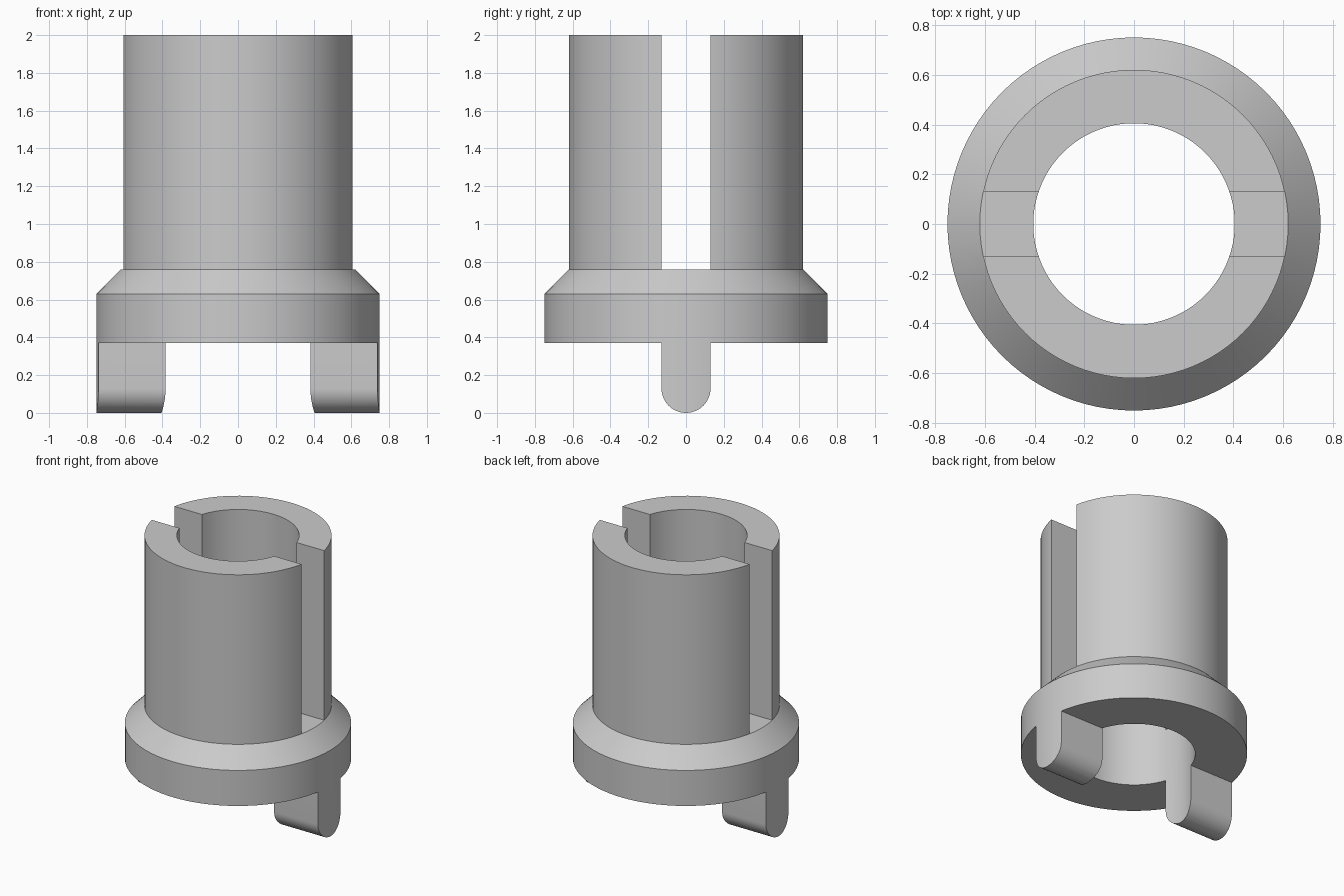
import bpy, bmesh, math

if "Cube" in bpy.data.objects:
    bpy.data.objects.remove(bpy.data.objects["Cube"])

SEGMENTS = 96
BORE, SLEEVE, COLLAR = 0.405, 0.62, 0.75
HALF_WIDTH = 0.13          # half width of slots and prongs

grey = bpy.data.materials.new("grey")
grey.diffuse_color = (0.6, 0.6, 0.6, 1)
grey.use_nodes = True
grey.node_tree.nodes["Principled BSDF"].inputs["Base Color"].default_value = grey.diffuse_color


def make_object(name, bm):
    bmesh.ops.recalc_face_normals(bm, faces=bm.faces)
    mesh = bpy.data.meshes.new(name)
    bm.to_mesh(mesh)
    bm.free()
    mesh.materials.append(grey)
    obj = bpy.data.objects.new(name, mesh)
    bpy.context.collection.objects.link(obj)
    return obj


def lathe(name, profile):
    """Turn a closed (radius, z) profile around the z axis."""
    bm = bmesh.new()
    rings = []
    for i in range(SEGMENTS):
        a = 2 * math.pi * i / SEGMENTS
        rings.append([bm.verts.new((r * math.cos(a), r * math.sin(a), z)) for r, z in profile])
    n = len(profile)
    for i in range(SEGMENTS):
        p, q = rings[i], rings[(i + 1) % SEGMENTS]
        for j in range(n):
            k = (j + 1) % n
            bm.faces.new((p[j], q[j], q[k], p[k]))
    return make_object(name, bm)


def extrude_x(name, outline):
    """Extrude a closed (y, z) outline right through the part along x."""
    bm = bmesh.new()
    face = bm.faces.new([bm.verts.new((-1, y, z)) for y, z in outline])
    result = bmesh.ops.extrude_face_region(bm, geom=[face])
    verts = [v for v in result["geom"] if isinstance(v, bmesh.types.BMVert)]
    bmesh.ops.translate(bm, verts=verts, vec=(2, 0, 0))
    return make_object(name, bm)


# Turned body: sleeve, chamfered collar and stock for the prongs
body = lathe("slotted_coupling", [
    (BORE, -0.05), (COLLAR, -0.05), (COLLAR, 0.63),
    (SLEEVE, 0.76), (SLEEVE, 2.0), (BORE, 2.0)])

# Slot through both sides of the sleeve
w = HALF_WIDTH
slot_cutter = extrude_x("slot_cutter", [(-w, 0.76), (w, 0.76), (w, 2.2), (-w, 2.2)])

# Clears everything under the collar except two round-ended prongs
arc = [(-w * math.cos(math.pi * i / 24), w - w * math.sin(math.pi * i / 24)) for i in range(25)]
prong_cutter = extrude_x("prong_cutter", [(-1, 0.37), (-w, 0.37)] + arc
                         + [(w, 0.37), (1, 0.37), (1, -0.2), (-1, -0.2)])

bpy.context.view_layer.objects.active = body
body.select_set(True)
for cutter in (slot_cutter, prong_cutter):
    mod = body.modifiers.new(cutter.name, "BOOLEAN")
    mod.operation = "DIFFERENCE"
    mod.solver = "EXACT"
    mod.object = cutter
    bpy.ops.object.modifier_apply(modifier=mod.name)
    bpy.data.objects.remove(cutter)

bpy.ops.object.shade_smooth_by_angle(angle=math.radians(30))
